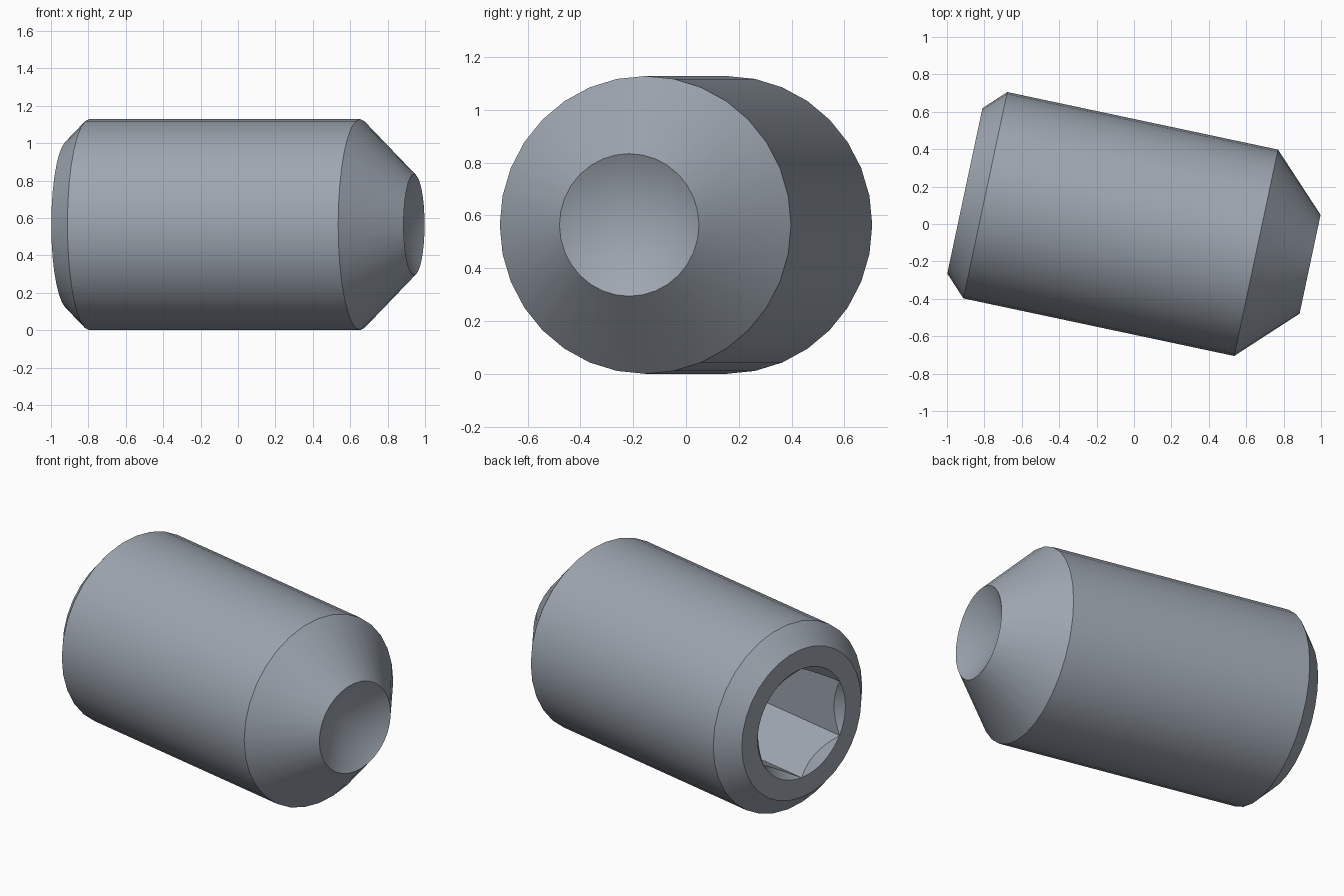
import bpy
import bmesh
from math import cos, sin, pi, radians

cube = bpy.data.objects.get("Cube")
if cube:
    bpy.data.objects.remove(cube, do_unlink=True)

OUTER_SIDES, SOCKET_SIDES = 32, 48
RADIUS, MOUTH = 0.564, 0.332
BACK, SOCKET_DEPTH = -0.852, 0.66

bm = bmesh.new()


def ring(count, place):
    """Closed loop about the local x axis; place(angle) gives (x, radius)."""
    verts = []
    for i in range(count):
        a = 2 * pi * i / count
        x, r = place(a)
        verts.append(bm.verts.new((x, r * cos(a), r * sin(a))))
    return verts


def skin(loop_a, loop_b):
    """Quad strip between two loops of equal size."""
    n = len(loop_a)
    for i in range(n):
        j = (i + 1) % n
        bm.faces.new((loop_a[i], loop_a[j], loop_b[j], loop_b[i]))


def hex_radius(a):
    """Distance to a hexagon with corners at the top and bottom."""
    return MOUTH * cos(pi / 6) / cos((a + pi / 6) % (pi / 3) - pi / 6)


# Outer shell: pointed end, cylinder, rear chamfer
profile = [(1.035, 0.27), (0.74, RADIUS), (-0.74, RADIUS), (BACK, 0.452)]
shell = [ring(OUTER_SIDES, lambda a, p=p: p) for p in profile]
for first, second in zip(shell, shell[1:]):
    skin(first, second)

# Conical cup in the pointed end
apex = bm.verts.new((0.885, 0, 0))
for i, v in enumerate(shell[0]):
    bm.faces.new((v, apex, shell[0][(i + 1) % OUTER_SIDES]))

# Hexagonal socket with a countersunk mouth
mouth = ring(SOCKET_SIDES, lambda a: (BACK, MOUTH))
lip = ring(SOCKET_SIDES, lambda a: (BACK + MOUTH - hex_radius(a), hex_radius(a)))
floor = ring(SOCKET_SIDES, lambda a: (BACK + SOCKET_DEPTH, hex_radius(a)))
skin(mouth, lip)
skin(lip, floor)
bm.faces.new(floor)

# Flat annular rear face
rims = [e for e in bm.edges if e.is_boundary]
bmesh.ops.bridge_loops(bm, edges=rims)

bmesh.ops.remove_doubles(bm, verts=bm.verts, dist=0.0005)
bmesh.ops.recalc_face_normals(bm, faces=bm.faces)

mesh = bpy.data.meshes.new("set_screw")
bm.to_mesh(mesh)
bm.free()

# Steel colour
steel = bpy.data.materials.new("steel_grey")
steel.use_nodes = True
colour = (0.34, 0.38, 0.434, 1)
steel.diffuse_color = colour
steel.node_tree.nodes["Principled BSDF"].inputs["Base Color"].default_value = colour
mesh.materials.append(steel)

screw = bpy.data.objects.new("set_screw", mesh)
bpy.context.collection.objects.link(screw)
screw.location = (-0.071, 0, RADIUS)
screw.rotation_euler.z = radians(-12)

bpy.ops.object.select_all(action="DESELECT")
screw.select_set(True)
bpy.context.view_layer.objects.active = screw
bpy.ops.object.shade_smooth_by_angle(angle=radians(25))
